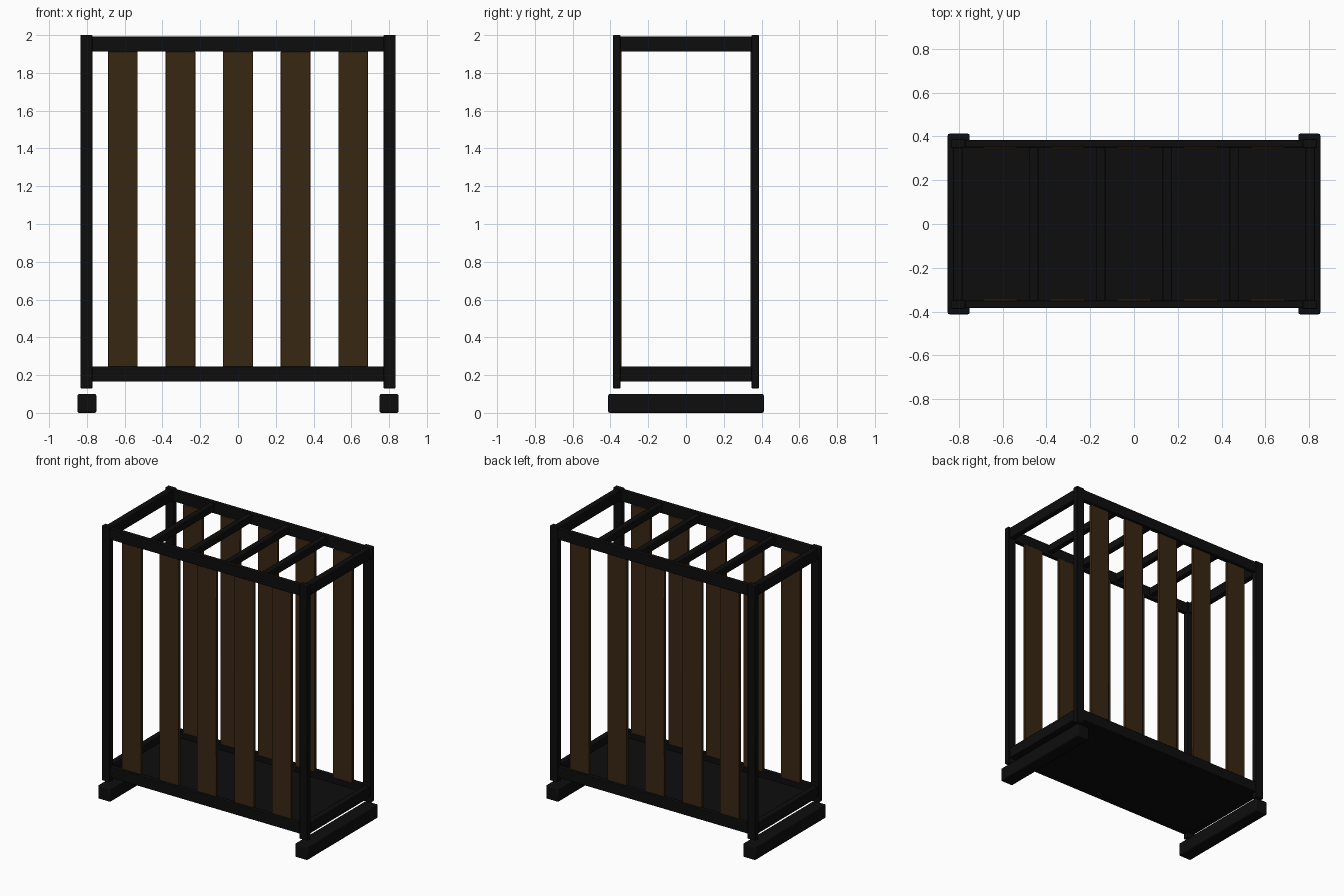
import bpy

if "Cube" in bpy.data.objects:
    bpy.data.objects.remove(bpy.data.objects["Cube"], do_unlink=True)


def material(name, rgb):
    m = bpy.data.materials.new(name)
    m.use_nodes = True
    m.diffuse_color = (*rgb, 1)
    m.node_tree.nodes["Principled BSDF"].inputs["Base Color"].default_value = (*rgb, 1)
    return m


black = material("black_metal", (0.004, 0.004, 0.004))
brown = material("dark_wood", (0.04, 0.02, 0.006))


def box(name, x, y, z, mat, bevel=0.004):
    """Softly bevelled box from (min, max) ranges on each axis."""
    bpy.ops.mesh.primitive_cube_add(size=1, location=[sum(r) / 2 for r in (x, y, z)])
    ob = bpy.context.object
    ob.name = name
    ob.scale = [r[1] - r[0] for r in (x, y, z)]
    bpy.ops.object.transform_apply(location=False, rotation=False, scale=True)
    ob.data.materials.append(mat)
    mod = ob.modifiers.new("soft_edges", "BEVEL")
    mod.width = bevel
    mod.segments = 2
    bpy.ops.object.shade_smooth_by_angle()
    return ob


def side_range(s, a, b):
    return tuple(sorted((s * a, s * b)))


levels = {"bottom": (0.165, 0.245), "top": (1.912, 1.992)}

# Ends: floor runners, corner posts and short rails
for sx, side in ((-1, "right"), (1, "left")):
    box(f"{side}_foot", side_range(sx, 0.75, 0.85), (-0.412, 0.412), (0, 0.1), black, 0.008)
    for sy, face in ((-1, "front"), (1, "back")):
        box(f"{face}_{side}_post", side_range(sx, 0.77, 0.835),
            side_range(sy, 0.346, 0.387), (0.13, 2.0), black)
    for level, z in levels.items():
        box(f"{side}_{level}_rail", side_range(sx, 0.782, 0.825), (-0.35, 0.35), z, black)

# Long rails and upright slats
for sy, face in ((-1, "front"), (1, "back")):
    for level, z in levels.items():
        box(f"{face}_{level}_rail", (-0.775, 0.775), side_range(sy, 0.35, 0.384), z, black)
    for i in range(-2, 3):
        x = i * 0.305
        box(f"{face}_slat_{i + 3}", (x - 0.079, x + 0.079),
            side_range(sy, 0.342, 0.366), (0.235, 1.914), brown)

# Cross bars under the top
for i in range(4):
    x = (i - 1.5) * 0.304
    box(f"cross_bar_{i + 1}", (x - 0.021, x + 0.021), (-0.355, 0.355), (1.93, 1.985), black)

# Floor panel
box("floor_panel", (-0.8, 0.8), (-0.378, 0.378), (0.167, 0.192), black)
